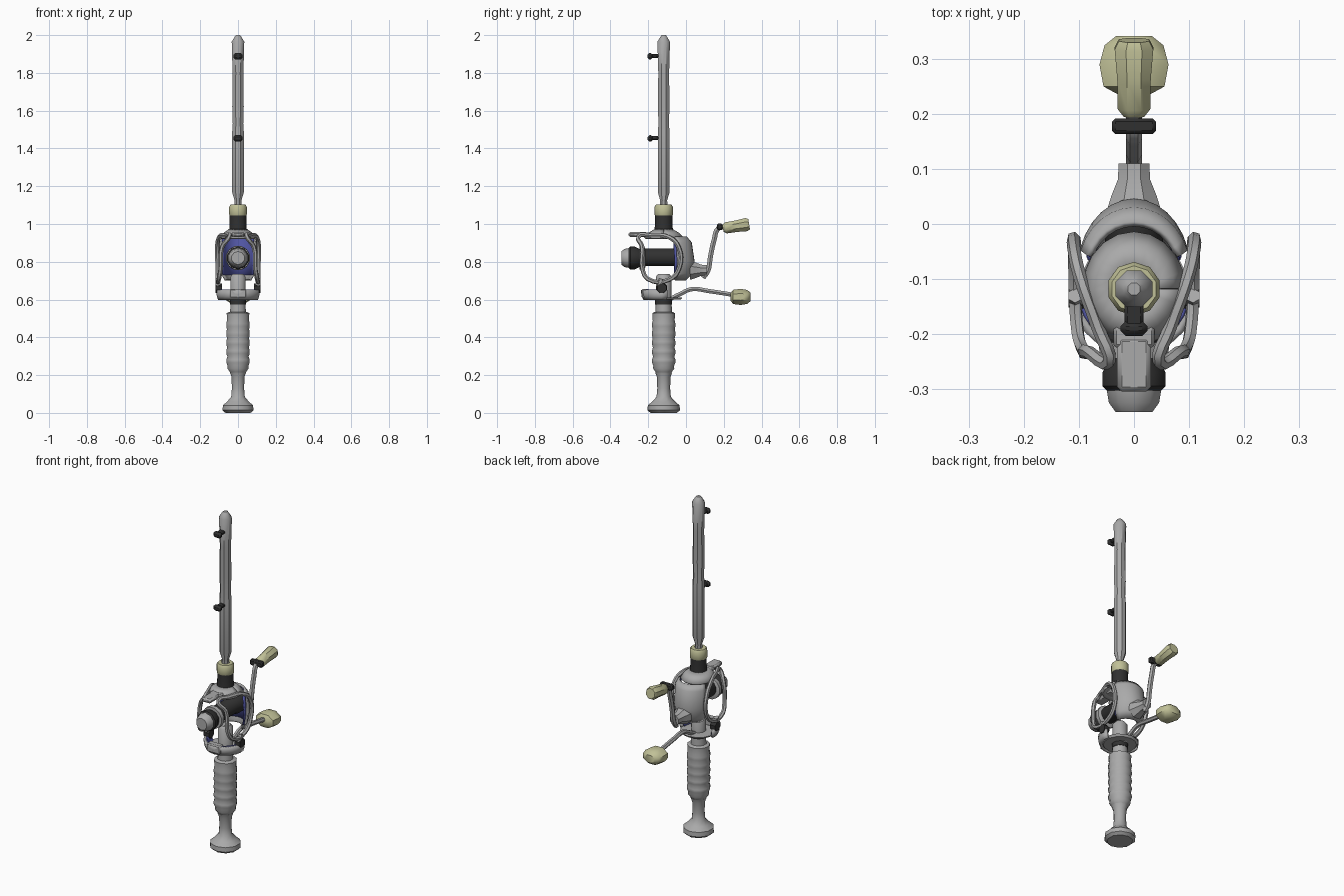
import bpy, bmesh, math
from mathutils import Vector

cube = bpy.data.objects.get("Cube")
if cube:
    bpy.data.objects.remove(cube, do_unlink=True)

AXIS = -0.118  # y position of the rod axis


def material(name, rgb):
    m = bpy.data.materials.new(name)
    m.use_nodes = True
    m.diffuse_color = (*rgb, 1)
    m.node_tree.nodes["Principled BSDF"].inputs["Base Color"].default_value = (*rgb, 1)
    return m


GREY = material("grey metal", (0.40, 0.40, 0.40))
BLACK = material("black rubber", (0.03, 0.03, 0.03))
KHAKI = material("khaki grip", (0.53, 0.53, 0.31))
BLUE = material("blue lining", (0.08, 0.09, 0.36))


def finish(name, bm, mat, angle=40):
    bmesh.ops.recalc_face_normals(bm, faces=bm.faces)
    mesh = bpy.data.meshes.new(name)
    bm.to_mesh(mesh)
    bm.free()
    mesh.materials.append(mat)
    ob = bpy.data.objects.new(name, mesh)
    bpy.context.collection.objects.link(ob)
    bpy.ops.object.select_all(action="DESELECT")
    ob.select_set(True)
    bpy.context.view_layer.objects.active = ob
    bpy.ops.object.shade_smooth_by_angle(angle=math.radians(angle))
    return ob


def skin(bm, rings, closed=True):
    """Join successive rings of vertices with quads."""
    for a, b in zip(rings, rings[1:]):
        n = len(a)
        for i in range(n if closed else n - 1):
            j = (i + 1) % n
            bm.faces.new((a[i], a[j], b[j], b[i]))


def lathe(name, profile, mat, centre=(0, AXIS, 0), axis="z", sides=10, squash=1.0):
    """Turn (radius, distance) pairs about an axis, squashing the second radius."""
    bm, rings, c = bmesh.new(), [], Vector(centre)
    for r, t in profile:
        ring = []
        for i in range(sides):
            a = 2 * math.pi * (i + 0.5) / sides
            u, v = r * math.cos(a), r * math.sin(a) * squash
            p = {"z": (u, v, t), "y": (u, t, v), "x": (t, u, v)}[axis]
            ring.append(bm.verts.new(c + Vector(p)))
        rings.append(ring)
    skin(bm, rings)
    bm.faces.new(rings[0])
    bm.faces.new(rings[-1])
    return finish(name, bm, mat)


def shell(name, levels, start, end, mat, cy=-0.09, thick=0.012, steps=12):
    """Curved wall from (height, x radius, y radius) levels between two angles."""
    bm, rings = bmesh.new(), []
    for z, rx, ry in levels:
        angles = [math.radians(start + (end - start) * i / steps) for i in range(steps + 1)]
        rings.append([bm.verts.new((rx * math.cos(a), cy + ry * math.sin(a), z)) for a in angles])
    skin(bm, rings, closed=False)
    ob = finish(name, bm, mat)
    mod = ob.modifiers.new("wall", "SOLIDIFY")
    mod.thickness, mod.offset = thick, 0
    return ob


def tube(name, points, radius, mat, cyclic=False):
    """Smooth rod through points, made from a bevelled curve turned into a mesh."""
    cu = bpy.data.curves.new(name, "CURVE")
    cu.dimensions, cu.bevel_depth, cu.bevel_resolution = "3D", radius, 1
    cu.resolution_u, cu.use_fill_caps = 4, True
    sp = cu.splines.new("BEZIER")
    sp.bezier_points.add(len(points) - 1)
    for bp, p in zip(sp.bezier_points, points):
        bp.co, bp.handle_left_type, bp.handle_right_type = p, "AUTO", "AUTO"
    sp.use_cyclic_u = cyclic
    tmp = bpy.data.objects.new(name, cu)
    bpy.context.collection.objects.link(tmp)
    bpy.context.view_layer.update()
    bm = bmesh.new()
    bm.from_mesh(tmp.to_mesh())
    bpy.data.objects.remove(tmp, do_unlink=True)
    bpy.data.curves.remove(cu)
    return finish(name, bm, mat)


def block(name, centre, size, mat, bevel=0.006):
    bm = bmesh.new()
    bmesh.ops.create_cube(bm, size=1)
    for v in bm.verts:
        v.co = Vector(centre) + Vector(v.co[i] * size[i] for i in range(3))
    bmesh.ops.bevel(bm, geom=bm.edges[:], offset=bevel, segments=1, affect="EDGES")
    return finish(name, bm, mat)


# Handle: pommel, neck and a grip with finger ridges
grip = [(0.04, 0.21), (0.058, 0.235)]
for i in range(5):
    z = 0.25 + i * 0.048
    grip += [(0.057 + 0.001 * i, z), (0.064, z + 0.016), (0.064, z + 0.032)]
grip += [(0.06, 0.49), (0.062, 0.528), (0.048, 0.535)]
lathe("pommel", [(0.07, 0.0), (0.086, 0.014), (0.084, 0.04), (0.06, 0.06), (0.038, 0.085),
                 (0.034, 0.13), (0.036, 0.19), (0.045, 0.215)], GREY)
lathe("grip", grip, GREY, sides=12)
lathe("reel_seat", [(0.044, 0.53), (0.041, 0.6), (0.042, 0.72), (0.03, 0.735)], GREY)
lathe("seat_band", [(0.045, 0.575), (0.045, 0.6)], BLACK)

# Rod: collars, blank and line guides
lathe("lower_collar", [(0.05, 0.955), (0.046, 1.0), (0.046, 1.045)], BLACK)
lathe("upper_collar", [(0.044, 1.04), (0.049, 1.05), (0.049, 1.09), (0.042, 1.102)], KHAKI)
lathe("rod_blank", [(0.022, 1.09), (0.02, 1.125), (0.034, 1.17), (0.034, 1.48), (0.03, 1.53),
                    (0.033, 1.62), (0.031, 1.8), (0.036, 1.965), (0.02, 1.99), (0.012, 2.0)],
      GREY, sides=8)
for n, z in (("lower", 1.455), ("upper", 1.89)):
    block(n + "_guide_foot", (0, -0.165, z), (0.035, 0.05, 0.02), BLACK)
    block(n + "_guide_ring", (0, -0.19, z - 0.002), (0.05, 0.028, 0.034), BLACK, 0.01)

# Reel housing: sloped roof, rear cup with blue inside, lower cradle
shell("roof", [(0.968, 0.045, 0.045), (0.95, 0.07, 0.075), (0.925, 0.09, 0.1)], 0, 360, GREY, AXIS, steps=20)
shell("rear_cup", [(0.93, 0.085, 0.09), (0.9, 0.098, 0.115), (0.8, 0.098, 0.13),
                   (0.74, 0.092, 0.12), (0.705, 0.07, 0.085)], 20, 160, GREY)
shell("cup_lining", [(0.92, 0.083, 0.09), (0.8, 0.086, 0.115), (0.73, 0.082, 0.1)], 15, 165, BLUE, thick=0.008)
shell("cradle", [(0.6, 0.1, 0.1), (0.62, 0.106, 0.11), (0.65, 0.11, 0.115)], 170, 370, GREY, AXIS, 0.014)
shell("cradle_lining", [(0.61, 0.09, 0.092), (0.652, 0.1, 0.104)], 175, 365, BLUE, AXIS, 0.006)
lathe("cradle_floor", [(0.09, 0.6), (0.1, 0.612)], GREY, sides=14)
block("cradle_tab", (0, -0.215, 0.632), (0.09, 0.04, 0.05), GREY)
block("roof_strap", (0, -0.255, 0.945), (0.062, 0.1, 0.026), GREY, 0.009)
block("strap_root", (0, -0.19, 0.945), (0.075, 0.07, 0.02), GREY)

# Side cage loops and cradle screws, mirrored
loop = [(0.045, -0.25, 0.935), (0.083, -0.232, 0.88), (0.092, -0.23, 0.76), (0.102, -0.2, 0.708),
        (0.108, -0.09, 0.705), (0.108, -0.035, 0.77), (0.11, -0.04, 0.88), (0.1, -0.09, 0.93),
        (0.065, -0.19, 0.94)]
for side, s in (("left", 1), ("right", -1)):
    tube(side + "_cage_loop", [(s * x, y, z) for x, y, z in loop], 0.012, GREY, cyclic=True)
    lathe(side + "_screw", [(0.026, 0.085 * s), (0.03, 0.1 * s), (0.026, 0.119 * s)], BLACK,
          (0, -0.128, 0.66), "x", 8)
    tube(side + "_cage_post", [(s * 0.1, -0.14, 0.645), (s * 0.106, -0.14, 0.68), (s * 0.107, -0.13, 0.71)],
         0.014, GREY)

# Spool and front drag knob
lathe("spool", [(0.04, -0.24), (0.048, -0.22), (0.048, -0.06), (0.055, -0.05), (0.055, 0.02)],
      BLACK, (0, 0, 0.825), "y", 12)
lathe("spool_flange", [(0.064, -0.245), (0.066, -0.222), (0.05, -0.215)], GREY, (0, 0, 0.82), "y", 12)
lathe("drag_ring", [(0.045, -0.31), (0.06, -0.295), (0.06, -0.27), (0.045, -0.24)], BLACK, (0, 0, 0.82), "y", 10)
lathe("drag_knob", [(0.035, -0.342), (0.048, -0.325), (0.052, -0.302), (0.04, -0.29)], GREY, (0, 0, 0.82), "y", 10)

# Crank: hub, two arms and paddles
lathe("crank_hub", [(0.055, 0.02), (0.045, 0.05), (0.032, 0.08), (0.03, 0.11)], GREY, (0, 0, 0.755), "y", 8)
tube("upper_arm", [(0, 0.09, 0.715), (0, 0.115, 0.75), (0, 0.13, 0.83), (0, 0.15, 0.92),
                   (0, 0.17, 0.975), (0, 0.21, 0.985)], 0.015, GREY)
tube("lower_arm", [(0, -0.08, 0.605), (0, -0.03, 0.63), (0, 0.03, 0.655), (0, 0.12, 0.645),
                   (0, 0.25, 0.625)], 0.013, GREY)
block("arm_clip", (0, 0.178, 0.985), (0.08, 0.028, 0.034), BLACK)
upper = lathe("upper_paddle", [(0.02, -0.07), (0.032, -0.055), (0.033, 0.0), (0.038, 0.055), (0.03, 0.07)],
              KHAKI, (0, 0, 0), "y", 8)
upper.location = (0, 0.265, 0.988)
upper.rotation_euler.x = math.radians(9)
lathe("lower_paddle", [(0.03, 0.235), (0.06, 0.25), (0.068, 0.29), (0.058, 0.325), (0.035, 0.342)],
      KHAKI, (0, 0, 0.614), "y", 8, 0.68)
